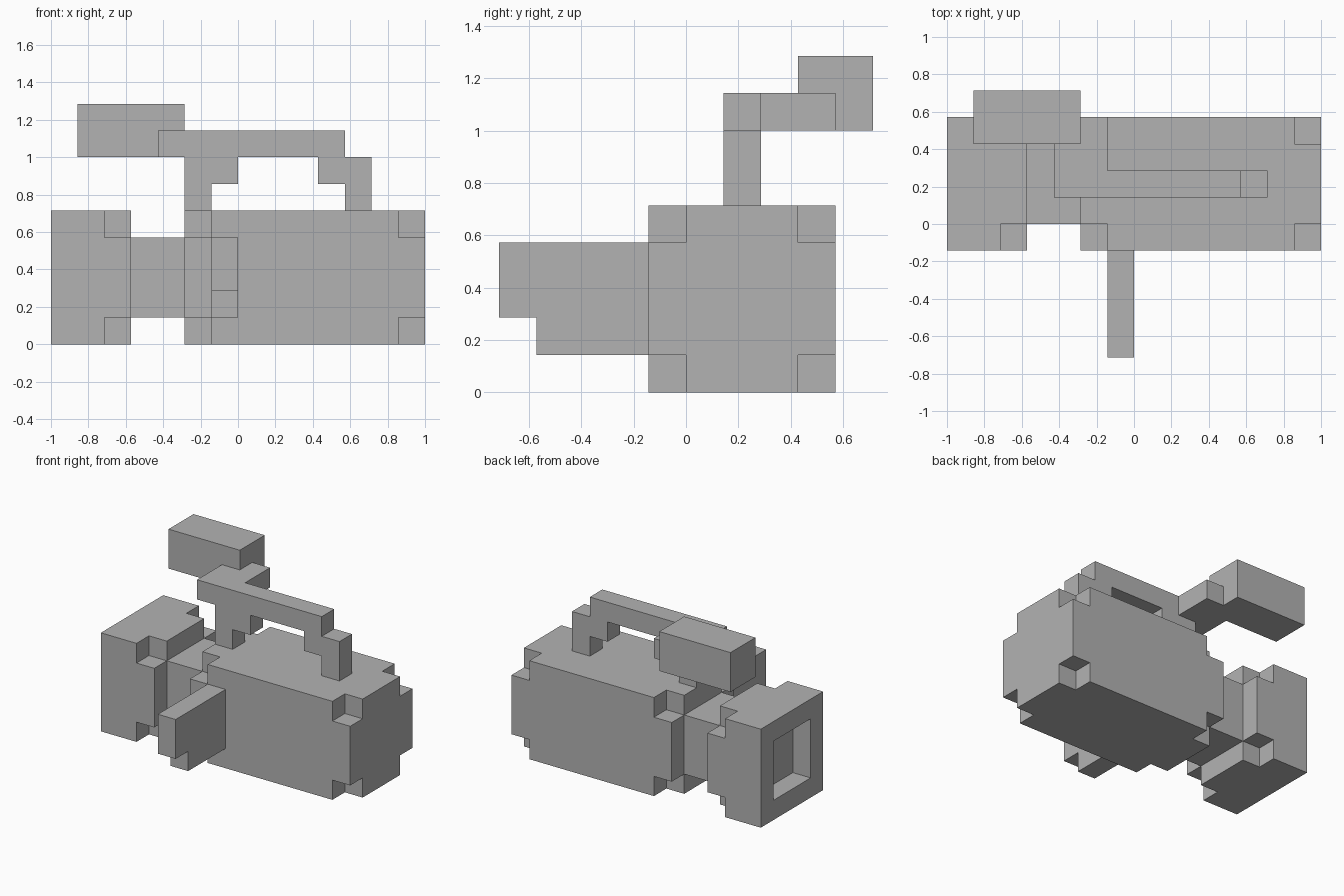
import bpy, bmesh
from itertools import product
from mathutils import Vector

if "Cube" in bpy.data.objects:
    bpy.data.objects.remove(bpy.data.objects["Cube"])

UNIT = 1 / 7  # edge length of one block

grey = bpy.data.materials.new("plain grey")
grey.use_nodes = True
colour = (0.45, 0.45, 0.45, 1)
grey.diffuse_color = colour
grey.node_tree.nodes["Principled BSDF"].inputs["Base Color"].default_value = colour


def box(x, y, z):
    """Set of blocks filling three (start, end) ranges."""
    return set(product(range(*x), range(*y), range(*z)))


def corners(x):
    """The four long-edge corner blocks of a housing at one end."""
    return set(product((x,), (-1, 3), (0, 4)))


HOUSING = dict(y=(-1, 4), z=(0, 5))
parts = {
    # main housing with its eight corners notched
    "camera_body": box((-2, 7), **HOUSING) - corners(-2) - corners(6),
    # lens hood, notched at the rear and recessed at the mouth
    "lens_hood": box((-7, -4), **HOUSING) - corners(-5) - box((-7, -6), (0, 3), (1, 4)),
    "lens_barrel": box((-4, -2), (0, 3), (1, 4)),
    # fold-out screen with a stepped lower corner
    "side_screen": box((-1, 0), (-5, -1), (2, 4)) | box((-1, 0), (-4, -1), (1, 2)),
    # carrying handle: bar, two legs and their stepped braces
    "carry_handle": box((-3, 4), (1, 2), (7, 8))
    | box((-2, -1), (1, 2), (5, 7)) | box((-1, 0), (1, 2), (6, 7))
    | box((4, 5), (1, 2), (5, 7)) | box((3, 4), (1, 2), (6, 7)),
    "viewfinder": box((-6, -2), (3, 5), (7, 9)),
}
parts["viewfinder_arm"] = box((-3, -1), (2, 4), (7, 8)) - parts["viewfinder"]
occupied = set().union(*parts.values())


def build(name, blocks):
    """Skin the exposed block sides and merge them into large flat faces."""
    bm = bmesh.new()
    for block in blocks:
        for axis, step in product(range(3), (-1, 1)):
            neighbour = list(block)
            neighbour[axis] += step
            if tuple(neighbour) in occupied:
                continue
            normal, u, v = Vector(), Vector(), Vector()
            normal[axis] = step
            u[(axis + 1) % 3] = 0.5
            v[(axis + 2) % 3] = 0.5 * step
            centre = Vector(block) + Vector((0.5, 0.5, 0.5)) + normal / 2
            ring = (centre - u - v, centre + u - v, centre + u + v, centre - u + v)
            bm.faces.new([bm.verts.new(p * UNIT) for p in ring])
    bmesh.ops.remove_doubles(bm, verts=bm.verts[:], dist=0.001)
    bmesh.ops.dissolve_limit(bm, angle_limit=0.02, verts=bm.verts[:], edges=bm.edges[:])
    mesh = bpy.data.meshes.new(name)
    bm.to_mesh(mesh)
    bm.free()
    mesh.materials.append(grey)
    bpy.context.collection.objects.link(bpy.data.objects.new(name, mesh))


for part_name, part_blocks in parts.items():
    build(part_name, part_blocks)
